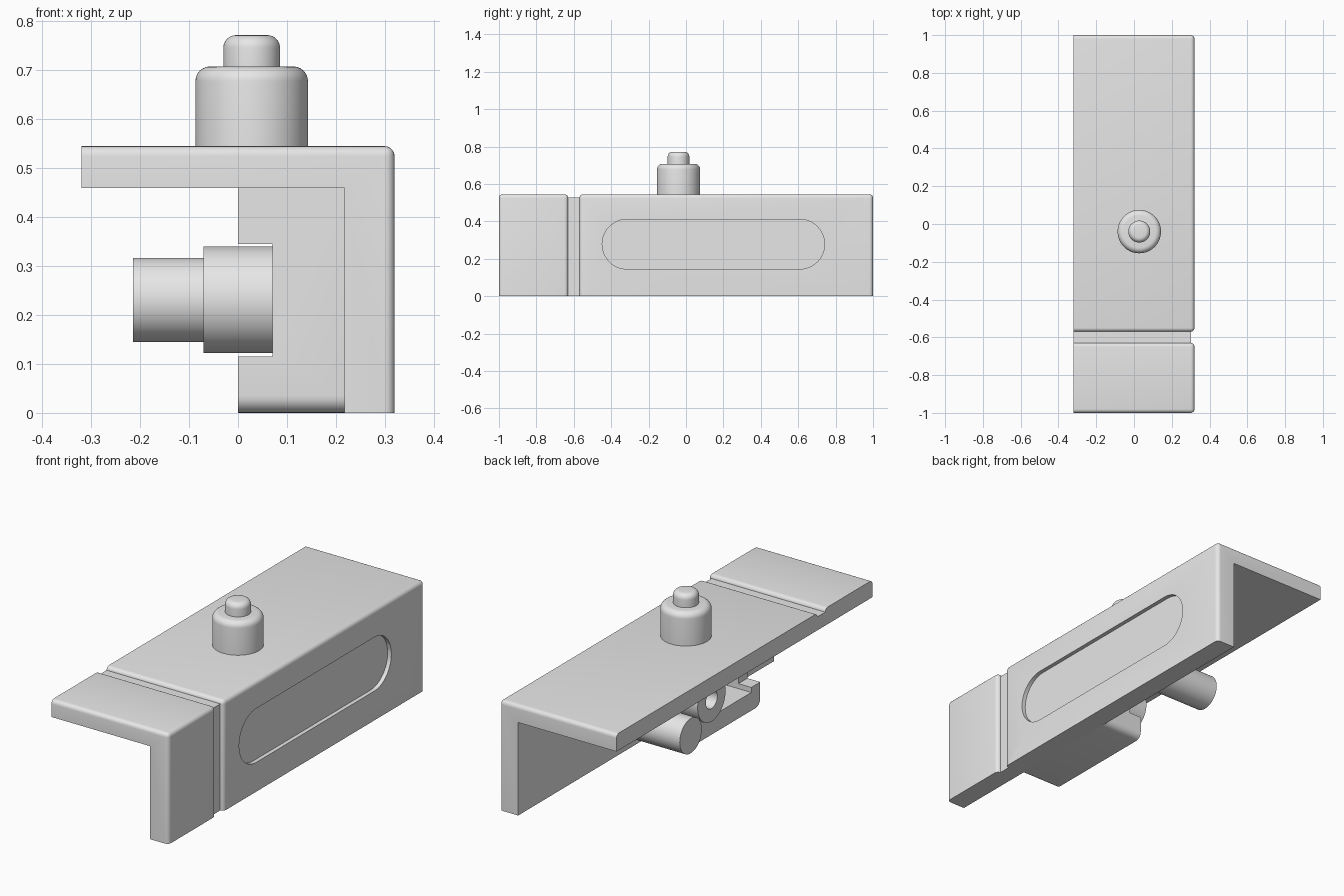
import bpy, bmesh, math
from mathutils import Matrix, Vector

cube = bpy.data.objects.get("Cube")
if cube:
    bpy.data.objects.remove(cube, do_unlink=True)

grey = bpy.data.materials.new("plain_grey")
grey.use_nodes = True
grey.diffuse_color = (0.8, 0.8, 0.8, 1)
grey.node_tree.nodes["Principled BSDF"].inputs["Base Color"].default_value = (0.8, 0.8, 0.8, 1)


def finish(name, bm, smooth=True):
    bmesh.ops.recalc_face_normals(bm, faces=bm.faces)
    mesh = bpy.data.meshes.new(name)
    bm.to_mesh(mesh)
    bm.free()
    mesh.materials.append(grey)
    ob = bpy.data.objects.new(name, mesh)
    bpy.context.collection.objects.link(ob)
    if smooth:
        shade(ob)
    return ob


def activate(ob):
    bpy.ops.object.select_all(action="DESELECT")
    ob.select_set(True)
    bpy.context.view_layer.objects.active = ob


def shade(ob):
    activate(ob)
    bpy.ops.object.shade_smooth_by_angle(angle=math.radians(35))


def prism(points, direction):
    """Extrude a closed outline along a direction."""
    bm = bmesh.new()
    face = bm.faces.new([bm.verts.new(p) for p in points])
    out = bmesh.ops.extrude_face_region(bm, geom=[face])
    verts = [g for g in out["geom"] if isinstance(g, bmesh.types.BMVert)]
    bmesh.ops.translate(bm, verts=verts, vec=direction)
    bmesh.ops.recalc_face_normals(bm, faces=bm.faces)
    return bm


def box(x0, x1, y0, y1, z0, z1):
    return prism([(x0, y0, z0), (x1, y0, z0), (x1, y0, z1), (x0, y0, z1)], (0, y1 - y0, 0))


def revolve(name, profile, place):
    """Spin (radius, height) points into a solid and place it."""
    bm = bmesh.new()
    verts = [bm.verts.new((r, 0, h)) for r, h in profile]
    edges = [bm.edges.new(pair) for pair in zip(verts, verts[1:])]
    bmesh.ops.spin(bm, geom=verts + edges, cent=(0, 0, 0), axis=(0, 0, 1),
                   angle=math.tau, steps=64)
    bmesh.ops.remove_doubles(bm, verts=bm.verts, dist=1e-5)
    bmesh.ops.transform(bm, matrix=place, verts=bm.verts)
    return finish(name, bm)


def rounded(radius, top, fillet):
    """Quarter-round shoulder points ending at the given height."""
    steps = [math.pi / 2 * i / 6 for i in range(7)]
    return [(radius - fillet + fillet * math.cos(a), top - fillet + fillet * math.sin(a))
            for a in steps]


def cut(ob, bm):
    cutter = finish("cutter", bm, smooth=False)
    cutter.hide_render = True
    mod = ob.modifiers.new("cut", "BOOLEAN")
    mod.operation, mod.solver, mod.object = "DIFFERENCE", "EXACT", cutter
    activate(ob)
    bpy.ops.object.modifier_apply(modifier=mod.name)
    bpy.data.objects.remove(cutter, do_unlink=True)


def angle_section(name, y0, y1, inset=0, fillet=0):
    """Length of L-shaped cover with its outer edges rounded."""
    right, top = 0.32 - inset, 0.545 - inset
    outline = [(-0.32, 0.46), (0.218, 0.46), (0.218, 0), (right, 0), (right, top), (-0.32, top)]
    bm = prism([(x, y0, z) for x, z in outline], (0, y1 - y0, 0))
    if fillet:
        def on(e, axis, value):
            return all(abs(v.co[axis] - value) < 1e-4 for v in e.verts)
        edges = [e for e in bm.edges
                 if (on(e, 0, right) or on(e, 2, top)) and not on(e, 0, -0.32) and not on(e, 2, 0)]
        bmesh.ops.bevel(bm, geom=edges, offset=fillet, segments=5, profile=0.5, affect="EDGES")
    return finish(name, bm)


# L-shaped cover, with a shallow groove between its two lengths
angle_section("front_cover", -1, -0.63, fillet=0.02)
angle_section("cover_groove", -0.63, -0.57, inset=0.018)
rear = angle_section("rear_cover", -0.57, 1, fillet=0.02)

# Long round-ended recess in the outer side
slot = []
for centre, start in ((0.608, -math.pi / 2), (-0.315, math.pi / 2)):
    for i in range(25):
        a = start + math.pi * i / 24
        slot.append((0.30, centre + 0.133 * math.cos(a), 0.278 + 0.133 * math.sin(a)))
cut(rear, prism(slot, (0.1, 0, 0)))
shade(rear)

# Inner housing block with rounded bottom ends, a side channel and a deeper pocket
bm = box(0, 0.222, -0.58, 0.05, 0, 0.465)
ends = [e for e in bm.edges
        if all(v.co.z < 1e-4 for v in e.verts) and abs(e.verts[0].co.y - e.verts[1].co.y) < 1e-4]
bmesh.ops.bevel(bm, geom=ends, offset=0.035, segments=6, profile=0.5, affect="EDGES")
housing = finish("inner_housing", bm)
cut(housing, box(-0.1, 0.07, -0.7, 0.2, 0.115, 0.345))
cut(housing, box(-0.1, 0.15, -0.51, -0.02 + 0.04, 0.09, 0.37))
shade(housing)

# Sideways collar and rod
sideways = Matrix.Rotation(-math.pi / 2, 4, "Y")
ring = [(0.045, 0), (0.109, 0), (0.109, 0.23), (0.045, 0.23), (0.045, 0)]
revolve("collar", ring, Matrix.Translation((0.16, -0.10, 0.231)) @ sideways)
rod = [(0, 0), (0.086, 0), (0.086, 0.44), (0, 0.44)]
revolve("rod", rod, Matrix.Translation((0.225, 0.27, 0.231)) @ sideways)

# Push button on top
button_place = Matrix.Translation((0.028, -0.04, 0))
revolve("button_base", [(0, 0.53), (0.115, 0.53)] + rounded(0.115, 0.708, 0.03) + [(0, 0.708)],
        button_place)
revolve("button", [(0, 0.70), (0.058, 0.70)] + rounded(0.058, 0.772, 0.026) + [(0, 0.772)],
        button_place)
